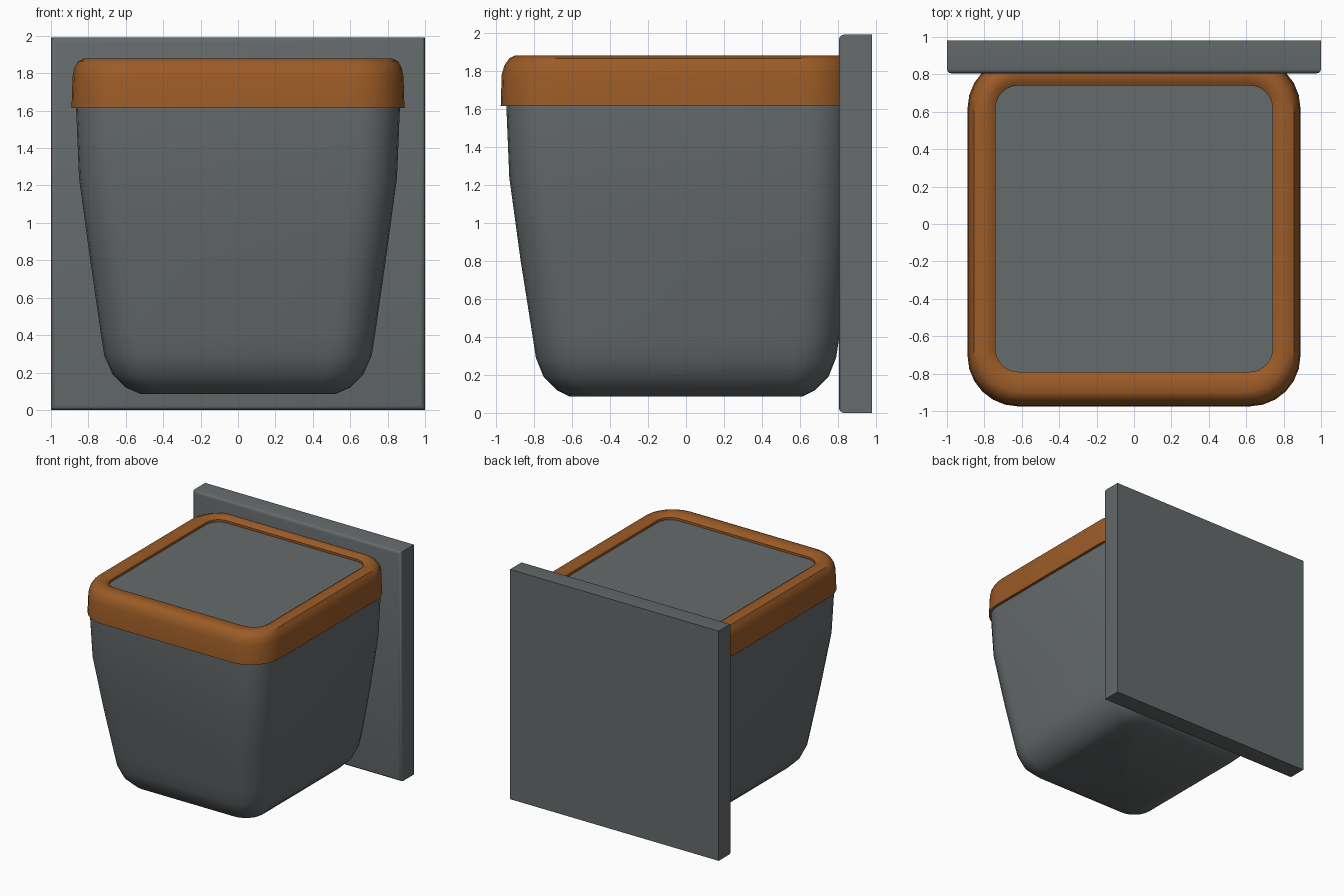
import bpy, bmesh
from math import sin, cos, pi

if "Cube" in bpy.data.objects:
    bpy.data.objects.remove(bpy.data.objects["Cube"])


def material(name, colour):
    m = bpy.data.materials.new(name)
    m.use_nodes = True
    m.diffuse_color = colour
    m.node_tree.nodes["Principled BSDF"].inputs["Base Color"].default_value = colour
    return m


GREY = material("slate grey", (0.13, 0.145, 0.15, 1))
ORANGE = material("burnt orange", (0.33, 0.105, 0.02, 1))


def ring(bm, x, front, back, z, r, steps=6):
    """Rounded rectangle loop of vertices at height z."""
    verts = []
    for k, (sx, y) in enumerate([(1, back), (-1, back), (-1, front), (1, front)]):
        sy = 1 if y == back else -1
        for i in range(steps + 1):
            a = (k + i / steps) * pi / 2
            verts.append(bm.verts.new((sx * (x - r) + r * cos(a),
                                       y - sy * r + r * sin(a), z)))
    return verts


def loft(name, mat, sections, closed=False):
    """Skin a stack of rounded rectangles, capped or joined into a loop."""
    bm = bmesh.new()
    rings = [ring(bm, *s) for s in sections]
    pairs = list(zip(rings, rings[1:]))
    if closed:
        pairs.append((rings[-1], rings[0]))
    else:
        bm.faces.new(rings[0][::-1])
        bm.faces.new(rings[-1])
    for a, b in pairs:
        for i in range(len(a)):
            j = (i + 1) % len(a)
            bm.faces.new((a[i], a[j], b[j], b[i]))
    bmesh.ops.recalc_face_normals(bm, faces=bm.faces)
    return finish(name, mat, bm)


def finish(name, mat, bm):
    mesh = bpy.data.meshes.new(name)
    bm.to_mesh(mesh)
    bm.free()
    mesh.materials.append(mat)
    obj = bpy.data.objects.new(name, mesh)
    bpy.context.collection.objects.link(obj)
    bpy.ops.object.select_all(action='DESELECT')
    obj.select_set(True)
    bpy.context.view_layer.objects.active = obj
    bpy.ops.object.shade_smooth_by_angle(angle=0.6)
    return obj


# Tapered tub with a rounded base, closed by the recessed top panel
loft("tub", GREY, [
    (0.52, -0.61, 0.61, 0.085, 0.12),
    (0.60, -0.68, 0.68, 0.12, 0.16),
    (0.67, -0.75, 0.75, 0.19, 0.20),
    (0.715, -0.79, 0.79, 0.29, 0.22),
    (0.735, -0.81, 0.81, 0.42, 0.22),
    (0.79, -0.87, 0.84, 0.80, 0.22),
    (0.85, -0.93, 0.86, 1.24, 0.22),
    (0.865, -0.945, 0.87, 1.60, 0.22),
    (0.865, -0.945, 0.87, 1.68, 0.22),
    (0.80, -0.86, 0.80, 1.835, 0.16),
])

# Thick rounded rim around the top
loft("rim", ORANGE, [
    (0.84, -0.92, 0.84, 1.615, 0.22),
    (0.89, -0.975, 0.89, 1.615, 0.27),
    (0.885, -0.97, 0.885, 1.78, 0.27),
    (0.875, -0.955, 0.875, 1.83, 0.26),
    (0.855, -0.93, 0.85, 1.865, 0.25),
    (0.82, -0.90, 0.82, 1.88, 0.23),
    (0.77, -0.82, 0.77, 1.875, 0.15),
    (0.74, -0.79, 0.74, 1.855, 0.12),
    (0.74, -0.79, 0.74, 1.80, 0.12),
], closed=True)

# Square wall plate, softened on every edge except the flat back
bm = bmesh.new()
bmesh.ops.create_cube(bm, size=1)
for v in bm.verts:
    v.co.x *= 2
    v.co.y = v.co.y * 0.175 + 0.8925
    v.co.z = (v.co.z + 0.5) * 1.99
front_edges = [e for e in bm.edges if all(v.co.y < 0.85 for v in e.verts)]
bmesh.ops.bevel(bm, geom=front_edges, offset=0.025, segments=3,
                profile=0.5, affect='EDGES')
finish("wall_plate", GREY, bm)
